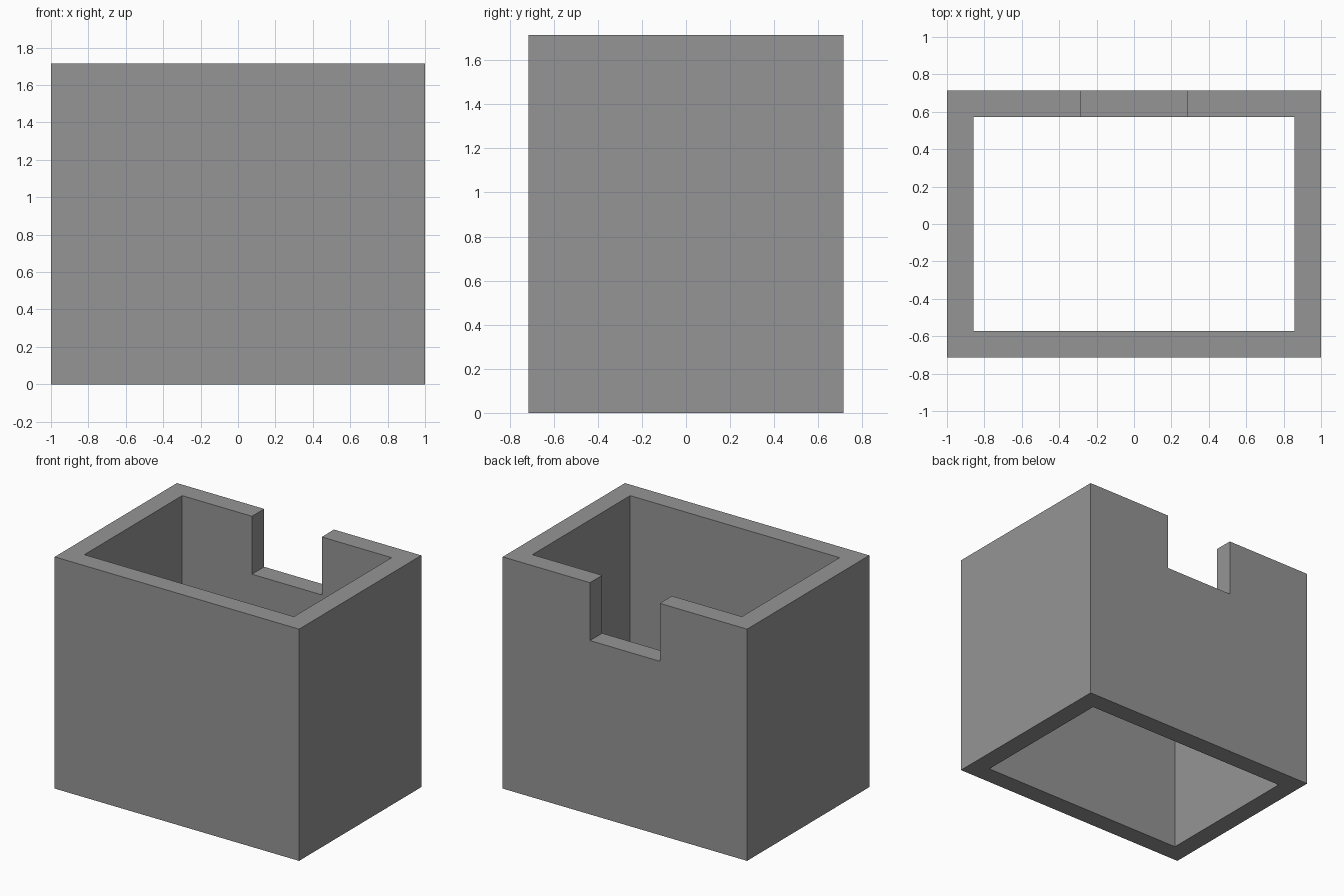
import bpy

cube = bpy.data.objects.get("Cube")
if cube:
    bpy.data.objects.remove(cube, do_unlink=True)

# All proportions are multiples of the wall thickness
WALL = 1 / 7
WIDTH, DEPTH, HEIGHT = 14 * WALL, 10 * WALL, 12 * WALL
NOTCH_WIDTH, NOTCH_DEPTH = 4 * WALL, 3 * WALL

grey = bpy.data.materials.new("plain_grey")
grey.use_nodes = True
colour = (0.3, 0.3, 0.3, 1)
grey.diffuse_color = colour
grey.node_tree.nodes["Principled BSDF"].inputs["Base Color"].default_value = colour


def box(name, size, centre):
    bpy.ops.mesh.primitive_cube_add(size=1, location=centre)
    obj = bpy.context.object
    obj.name = name
    obj.scale = size
    bpy.ops.object.transform_apply(location=True, rotation=False, scale=True)
    obj.data.materials.append(grey)
    return obj


def cut(target, cutter):
    cutter.hide_render = True
    mod = target.modifiers.new(cutter.name, "BOOLEAN")
    mod.operation = "DIFFERENCE"
    mod.solver = "EXACT"
    mod.object = cutter
    bpy.context.view_layer.objects.active = target
    bpy.ops.object.modifier_apply(modifier=mod.name)
    bpy.data.objects.remove(cutter, do_unlink=True)


# Outer block, hollowed out from top to bottom
sleeve = box("open_sleeve", (WIDTH, DEPTH, HEIGHT), (0, 0, HEIGHT / 2))
cut(sleeve, box("hollow_cutter",
                (WIDTH - 2 * WALL, DEPTH - 2 * WALL, HEIGHT * 2),
                (0, 0, HEIGHT / 2)))

# Rectangular notch in the top edge of the back wall
cut(sleeve, box("notch_cutter",
                (NOTCH_WIDTH, WALL * 3, NOTCH_DEPTH * 2),
                (0, DEPTH / 2, HEIGHT)))
